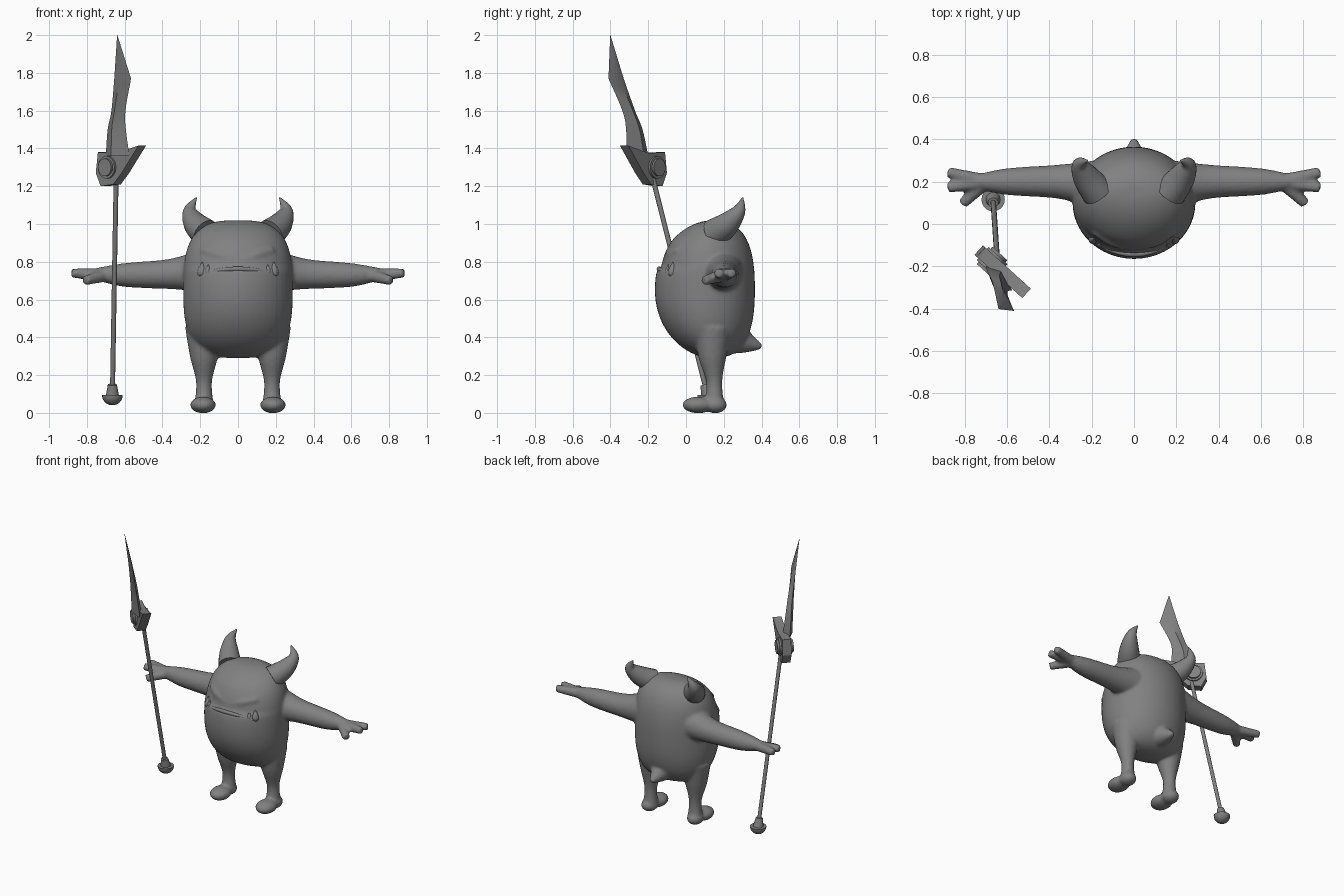
import bpy, bmesh, math
from mathutils import Vector, Matrix

cube = bpy.data.objects.get("Cube")
if cube:
    bpy.data.objects.remove(cube, do_unlink=True)

grey = (.22, .22, .22, 1)
clay = bpy.data.materials.new("grey_clay")
clay.use_nodes = True
clay.diffuse_color = grey
clay.node_tree.nodes["Principled BSDF"].inputs["Base Color"].default_value = grey

X_AXIS, Y_AXIS, Z_AXIS = Matrix.Identity(3)


def circle(count):
    """Cosine and sine pairs around a full turn."""
    angles = [math.tau * k / count for k in range(count)]
    return [(math.cos(a), math.sin(a)) for a in angles]


def smooth(rows, steps=5):
    """Pass a rounded spline through rows of numbers."""
    result = []
    last = len(rows) - 1
    for i in range(last):
        before, start = rows[max(i - 1, 0)], rows[i]
        end, after = rows[i + 1], rows[min(i + 2, last)]
        for k in range(steps):
            t = k / steps
            result.append([
                q + t / 2 * (r - p + t * (2 * p - 5 * q + 4 * r - s + t * (3 * (q - r) + s - p)))
                for p, q, r, s in zip(before, start, end, after)])
    return result + [rows[last]]


def loft(bm, rings):
    """Skin a list of point rings and cap both ends."""
    loops = [[bm.verts.new(point) for point in ring] for ring in rings]
    count = len(loops[0])
    for lower, upper in zip(loops, loops[1:]):
        for i in range(count):
            j = (i + 1) % count
            bm.faces.new((lower[i], lower[j], upper[j], upper[i]))
    bm.faces.new(reversed(loops[0]))
    bm.faces.new(loops[-1])


def tube(bm, path, reference=Z_AXIS, sides=20, mirror=1):
    """Sweep a circle along rows of x, y, z and radius."""
    points = [Vector((x * mirror, y, z)) for x, y, z, radius in path]
    rings = []
    for i, point in enumerate(points):
        ahead = points[min(i + 1, len(points) - 1)]
        behind = points[max(i - 1, 0)]
        tangent = (ahead - behind).normalized()
        side = tangent.cross(reference).normalized()
        up = side.cross(tangent)
        radius = max(path[i][-1], .001)
        rings.append([point + (side * c + up * s) * radius for c, s in circle(sides)])
    loft(bm, rings)


def ellipsoid(bm, centre, size):
    matrix = Matrix.Translation(centre) @ Matrix.Diagonal((*size, 1))
    bmesh.ops.create_uvsphere(bm, u_segments=24, v_segments=16, radius=1, matrix=matrix)


def finish(bm, name, sharp_angle=40):
    """Turn a bmesh into a named, shaded object."""
    bmesh.ops.recalc_face_normals(bm, faces=bm.faces)
    mesh = bpy.data.meshes.new(name)
    bm.to_mesh(mesh)
    bm.free()
    mesh.materials.append(clay)
    mesh.shade_smooth()
    mesh.set_sharp_from_angle(angle=math.radians(sharp_angle))
    built = bpy.data.objects.new(name, mesh)
    bpy.context.collection.objects.link(built)
    return built


# Torso and head: a rounded block, flatter in front above the mouth
body = bmesh.new()
rings = []
for step in range(-17, 18):
    t = math.sin(math.radians(step * 5))
    width = .29 * (1 - abs(t) ** 3) ** (1 / 3)
    depth = .265 * (1 - abs(t) ** 2.2) ** (1 / 2.2)
    middle = .1 + .05 * t * t
    recess = .05 * max(0, .7 - t) if t > .3 else 0
    rings.append([Vector((width * c, middle + depth * s + recess * max(0, -s), .655 + .365 * t))
                  for c, s in circle(48)])
loft(body, rings)

# Tail
tube(body, smooth([(0, .2, .43, .13), (0, .3, .38, .07), (0, .4, .35, .015)]))

# Limbs and brow folds on both sides
arm = smooth([(.2, .19, .75, .11), (.36, .2, .735, .08), (.6, .2, .73, .063), (.74, .2, .735, .035)])
leg = smooth([(.18, .14, .45, .1), (.18, .14, .3, .075), (.18, .15, .16, .042), (.18, .15, .03, .055)])
brow = smooth([(.01, -.1, .81, .023), (.1, -.08, .835, .028), (.18, -.03, .86, .026)])
cheek = [(x + .03 * (1 - x / .18), y, z / 2 + .37, .02) for x, y, z, radius in brow]
wrist = (.7, .2, .73, .036)
fingertips = [(.88, .245, .74, .025), (.88, .172, .74, .025), (.81, .095, .7, .025)]
for mirror in (1, -1):
    for path in (arm, brow, cheek):
        tube(body, path, mirror=mirror)
    for tip in fingertips:
        tube(body, smooth([wrist, tip]), mirror=mirror)
    tube(body, leg, reference=Y_AXIS, mirror=mirror)
    ellipsoid(body, (.185 * mirror, .065, .042), (.068, .085, .044))
    ellipsoid(body, (.185 * mirror, .155, .042), (.055, .062, .044))

body_object = finish(body, "body", 180)
blend = body_object.modifiers.new("blend", 'REMESH')
blend.mode = 'VOXEL'
blend.voxel_size = .01
blend.use_smooth_shade = True
soften = body_object.modifiers.new("soften", 'SMOOTH')
soften.factor = .5
soften.iterations = 6

# Overhanging lower lip, arched across the mouth
lip = bmesh.new()
lip_path = []
for step in range(-8, 9):
    x = step / 40
    y = .1 - .243 * math.sqrt(1 - (x / .28) ** 2)
    lip_path.append((x, y, .762 - .7 * x * x, .013 - x * x / 4))
tube(lip, lip_path, sides=10)
finish(lip, "lower_lip", 60)


def tusk(bm, x, y, base, height, girth, mirror):
    """A teardrop that is fullest near its base."""
    path = []
    for step in range(11):
        t = step / 10
        path.append((x, y, base + height * t, girth * math.sin(math.pi * t ** .6)))
    tube(bm, path, reference=Y_AXIS, sides=12, mirror=mirror)


# Curved horns and paired tusks
horn_path = smooth([(.17, .15, .95, .078), (.225, .22, 1, .064), (.255, .28, 1.07, .036), (.22, .3, 1.14, .003)])
for side_name, mirror in (("left", 1), ("right", -1)):
    horn = bmesh.new()
    tube(horn, horn_path, reference=X_AXIS, mirror=mirror)
    finish(horn, side_name + "_horn", 70)
    tusks = bmesh.new()
    tusk(tusks, .19, -.07, .715, .085, .026, mirror)
    tusk(tusks, .158, -.095, .73, .055, .017, mirror)
    finish(tusks, side_name + "_tusks", 70)

# Spear shaft
shaft = bmesh.new()
tube(shaft, [(-.665, .115, .09, .013), (-.645, -.18, 1.26, .013)], reference=Y_AXIS, sides=12)
finish(shaft, "spear_shaft")

# Rounded knob and tapered collar at the foot of the spear
knob = bmesh.new()
bowl = [(-.665, .115, .095 - .055 * s, .055 * c) for c, s in circle(32)[:8]]
tube(knob, bowl, reference=Y_AXIS)
tube(knob, [(-.665, .115, .09, .035), (-.665, .1, .15, .024)], reference=Y_AXIS)
finish(knob, "spear_knob")

# The spear head is turned about the upright
across = Vector((.74, -.67, 0))
through = Vector((.67, .74, 0))
hub = Vector((-.67, -.18, 1.3))

# Pointed guard plate
guard = bmesh.new()
outline = [(-.07, .08), (.06, .075), (.22, .115), (.1, -.03), (.04, -.09), (-.05, -.1), (-.085, -.03)]
loft(guard, [[hub + across * a + Z_AXIS * b + through * half for a, b in outline]
             for half in (-.03, .03)])
finish(guard, "spear_guard", 30)

# Round socket with a raised boss on each face
socket = bmesh.new()
for half, radius in ((.042, .06), (.055, .047)):
    tube(socket, [(*(hub + through * d), radius) for d in (-half, half)], sides=16)
finish(socket, "spear_socket", 30)

# Blade: rows of back edge x, y, z and width, thinning upward to the tip
stations = smooth([(-.7, -.2, 1.36, .17), (-.69, -.23, 1.5, .13),
                   (-.67, -.27, 1.6, .1), (-.655, -.33, 1.77, .12)])
stations.append((-.64, -.4, 2, .002))
blade = bmesh.new()
rings = []
for x, y, z, width in stations:
    back = Vector((x, y, z))
    ridge = back + across * width * .4
    bulge = through * .05 * (2.01 - z)
    rings.append([back, ridge + bulge, back + across * width, ridge - bulge])
loft(blade, rings)
finish(blade, "spear_blade", 30)
